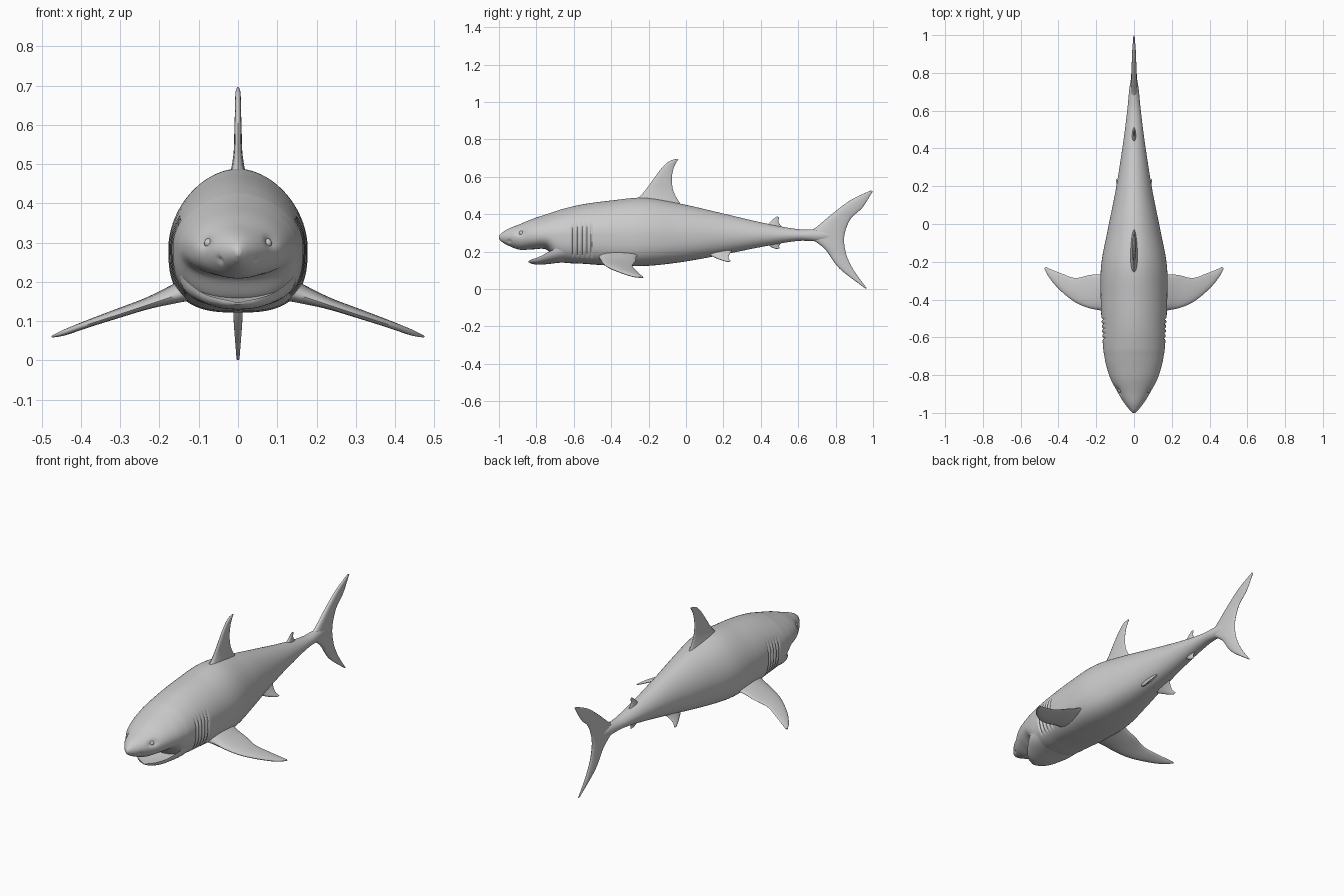
import bpy, bmesh
from math import sin, cos, pi, atan2, exp, radians


def sample(rows, u):
    """Smooth interpolation of table rows keyed by their first column."""
    n = len(rows)
    i = 0
    while i < n - 2 and u > rows[i + 1][0]:
        i += 1
    a, b = rows[i], rows[i + 1]
    p, q = rows[max(i - 1, 0)], rows[min(i + 2, n - 1)]
    h = b[0] - a[0]
    t = (u - a[0]) / h
    out = []
    for k in range(1, len(a)):
        m0 = (b[k] - p[k]) / (b[0] - p[0]) * h
        m1 = (q[k] - a[k]) / (q[0] - a[0]) * h
        out.append((2*t**3 - 3*t*t + 1) * a[k] + (t**3 - 2*t*t + t) * m0
                   + (3*t*t - 2*t**3) * b[k] + (t**3 - t*t) * m1)
    return out


def finish(name, bm, mirror=False):
    bmesh.ops.recalc_face_normals(bm, faces=bm.faces)
    me = bpy.data.meshes.new(name)
    bm.to_mesh(me)
    bm.free()
    ob = bpy.data.objects.new(name, me)
    bpy.context.collection.objects.link(ob)
    bpy.ops.object.select_all(action='DESELECT')
    ob.select_set(True)
    bpy.context.view_layer.objects.active = ob
    bpy.ops.object.shade_smooth_by_angle(angle=radians(50))
    if mirror:
        ob.modifiers.new("Mirror", 'MIRROR').use_mirror_merge = False
    return ob


def loft(name, rings, mirror=False):
    bm = bmesh.new()
    vs = [[bm.verts.new(p) for p in r] for r in rings]
    n = len(vs[0])
    for a, b in zip(vs, vs[1:]):
        for j in range(n):
            k = (j + 1) % n
            bm.faces.new((a[j], a[k], b[k], b[j]))
    bm.faces.new(vs[0])
    bm.faces.new(vs[-1])
    return finish(name, bm, mirror)


def spow(v, e):
    return abs(v) ** e * (1 if v >= 0 else -1)


def section(rows, y, a, dent=None):
    """Point on a body cross-section: rounded top, fuller belly."""
    top, bot, w, mid, pb = sample(rows, y)
    p, h = (1.87, top - mid) if sin(a) >= 0 else (pb, mid - bot)
    s = 1 - dent(y, atan2(sin(a), abs(cos(a)))) if dent else 1
    return (w * s * spow(cos(a), 2 / p), y, mid + h * s * spow(sin(a), 2 / p))


def tube(name, rows, count, sides, dent=None):
    y0, y1 = rows[0][0], rows[-1][0]
    loft(name, [[section(rows, y0 + (y1 - y0) * i / count, 2 * pi * j / sides, dent)
                 for j in range(sides)] for i in range(count + 1)])


def fin(name, secs, normal, mirror=False, steps=5, m=10):
    """Fin from (leading point, trailing point, half thickness) sections."""
    rows = [(i, *l, *t, th) for i, (l, t, th) in enumerate(secs)]
    rings = []
    for s in range((len(secs) - 1) * steps + 1):
        r = sample(rows, s / steps)
        ring = []
        for j in range(2 * m):
            a = pi * j / m
            t = (1 - cos(a)) / 2
            d = r[6] * spow(sin(a), 0.9) * (1.15 - 0.5 * t)
            ring.append([r[k] + (r[k + 3] - r[k]) * t + normal[k] * d for k in range(3)])
        rings.append(ring)
    loft(name, rings, mirror)


def upright(secs):
    return [((0, a, b), (0, c, d), th) for a, b, c, d, th in secs]


# Body: y, top, bottom, half width, widest height, belly roundness
body = [(-1.0, .284, .268, .006, .277, 2), (-.985, .300, .252, .022, .277, 2),
        (-.95, .322, .232, .050, .278, 2), (-.89, .346, .210, .088, .282, 2.1),
        (-.82, .375, .212, .124, .288, 2.3), (-.745, .400, .210, .148, .29, 2.4),
        (-.70, .415, .160, .157, .29, 2.6), (-.66, .428, .142, .163, .29, 2.8),
        (-.55, .453, .135, .170, .29, 2.9), (-.40, .473, .125, .176, .29, 2.9),
        (-.22, .488, .123, .174, .285, 2.8), (-.03, .456, .143, .139, .285, 2.5),
        (.18, .408, .180, .097, .287, 2.2), (.42, .352, .228, .059, .287, 2),
        (.60, .320, .257, .036, .287, 2), (.72, .318, .255, .024, .287, 2),
        (.80, .300, .265, .010, .285, 2)]


# Gill slits, eye sockets and nostrils pressed into the surface
def dents(y, a):
    d = 0
    for i in range(5):
        g = -.605 + .025 * i
        mask = max(0, 1 - ((a + .15) / .6) ** 2)
        d += .05 * mask ** .5 * exp(-((y - g) / .005) ** 2)
    d += .13 * exp(-((y + .885) / .024) ** 2 - ((a - .32) / .26) ** 2)
    d += .12 * exp(-((y + .945) / .009) ** 2 - ((a + .5) / .2) ** 2)
    return d


tube("body", body, 420, 72, dents)

# Lower jaw: an open bowl, its top column lying below the rim
jaw = [(-.842, .147, .143, .012, .150, 2), (-.825, .147, .135, .050, .158, 2.2),
       (-.79, .148, .130, .086, .170, 2.3), (-.74, .152, .133, .122, .195, 2.4),
       (-.69, .162, .139, .146, .220, 2.6), (-.62, .200, .145, .155, .250, 2.8)]
tube("lower_jaw", jaw, 40, 48)

# Eyes
bm = bmesh.new()
bmesh.ops.create_uvsphere(bm, u_segments=20, v_segments=12, radius=.012)
ex, ey, ez = section(body, -.88, .3, dents)
bmesh.ops.translate(bm, verts=bm.verts, vec=(ex - .004, ey, ez))
finish("eyes", bm, True)

# Fins on the centre line: lead y, z, trail y, z, half thickness
fin("dorsal_fin", upright([
    (-.31, .44, .01, .42, .034), (-.247, .495, -.03, .457, .020),
    (-.212, .535, -.066, .52, .012), (-.176, .585, -.076, .585, .010),
    (-.125, .652, -.068, .640, .008), (-.087, .684, -.053, .675, .007),
    (-.05, .696, -.040, .692, .003)]), (1, 0, 0))
fin("tail_fin", upright([
    (.988, .527, .999, .522, .004), (.88, .475, .943, .435, .011),
    (.78, .400, .884, .380, .014), (.70, .333, .855, .320, .017),
    (.64, .287, .845, .265, .020), (.70, .248, .851, .210, .018),
    (.75, .205, .866, .160, .015), (.82, .110, .903, .090, .012),
    (.957, .004, .968, .001, .004)]), (1, 0, 0))
fin("second_dorsal_fin", upright([
    (.42, .32, .53, .31, .016), (.442, .35, .51, .335, .010),
    (.467, .374, .495, .358, .006), (.485, .388, .498, .384, .003)]), (1, 0, 0))
fin("anal_fin", upright([
    (.42, .26, .53, .27, .016), (.448, .23, .51, .247, .010),
    (.472, .217, .498, .230, .006), (.492, .214, .501, .218, .003)]), (1, 0, 0))

# Paired fins
fin("pectoral_fins", [
    ((.10, -.48, .185), (.10, -.24, .200), .036),
    ((.175, -.458, .160), (.175, -.265, .172), .023),
    ((.235, -.446, .140), (.235, -.270, .150), .015),
    ((.31, -.415, .115), (.31, -.286, .124), .012),
    ((.39, -.352, .089), (.376, -.265, .098), .010),
    ((.446, -.288, .069), (.432, -.243, .076), .008),
    ((.475, -.236, .060), (.466, -.228, .063), .003)], (.32, 0, .95), True)
fin("pelvic_fins", [
    ((.035, .09, .21), (.035, .26, .22), .018),
    ((.058, .135, .178), (.058, .235, .190), .011),
    ((.078, .18, .158), (.078, .228, .166), .007),
    ((.094, .222, .145), (.094, .238, .149), .003)], (.8, 0, .6), True)
